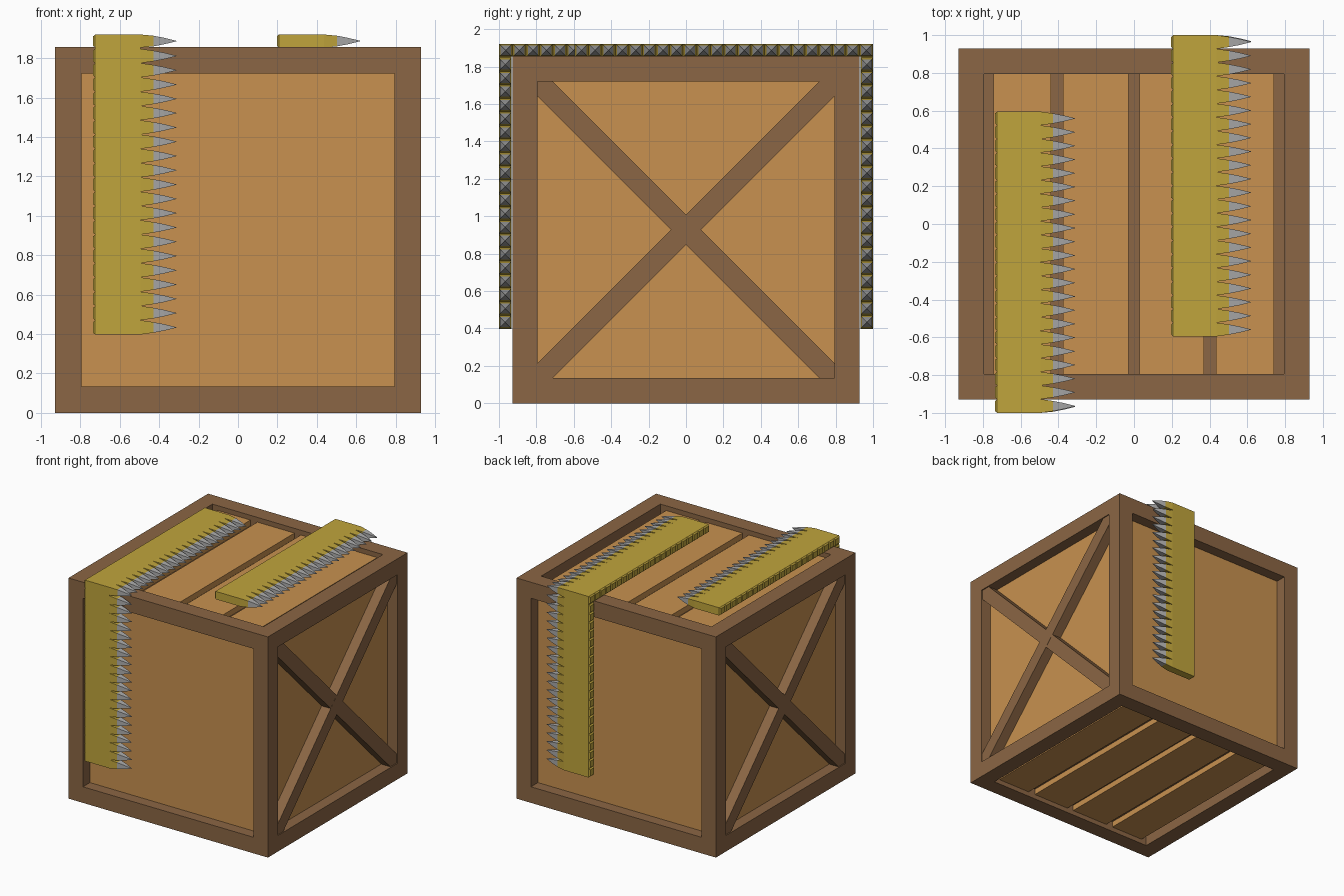
import bpy, bmesh, math
from mathutils import Matrix, Vector

if "Cube" in bpy.data.objects:
    bpy.data.objects.remove(bpy.data.objects["Cube"])

def material(name, rgb):
    m = bpy.data.materials.new(name)
    m.diffuse_color = (*rgb, 1)
    m.use_nodes = True
    m.node_tree.nodes["Principled BSDF"].inputs["Base Color"].default_value = m.diffuse_color
    return m

BROWN = material("brown_wood", (0.258, 0.133, 0.058))
ORANGE = material("orange_wood", (0.578, 0.283, 0.08))
YELLOW = material("yellow_strap", (0.53, 0.375, 0.045))
STEEL = material("steel", (0.41, 0.41, 0.41))

H, W = 0.928, 0.135          # crate half size, frame bar width
IN = H - W                   # half size of the openings
CZ = H                       # crate centre height

def finish(name, bm, *mats):
    bmesh.ops.recalc_face_normals(bm, faces=bm.faces)
    me = bpy.data.meshes.new(name)
    bm.to_mesh(me)
    bm.free()
    for m in mats:
        me.materials.append(m)
    ob = bpy.data.objects.new(name, me)
    bpy.context.collection.objects.link(ob)
    return ob

def add_box(bm, lo, hi, rot=Matrix()):
    lo, hi = Vector(lo), Vector(hi)
    mid, size = (lo + hi) / 2, hi - lo
    mat = Matrix.Translation((0, 0, CZ)) @ rot @ Matrix.Translation(mid) @ Matrix.Diagonal((*size, 1))
    bmesh.ops.create_cube(bm, size=1, matrix=mat)

# Frame: four posts with rails between them
bm = bmesh.new()
for a in (-1, 1):
    for b in (-1, 1):
        def span(s):
            return sorted((s * IN, s * H))
        (a0, a1), (b0, b1) = span(a), span(b)
        add_box(bm, (a0, b0, -H), (a1, b1, H))
        add_box(bm, (-IN, a0, b0), (IN, a1, b1))
        add_box(bm, (a0, -IN, b0), (a1, IN, b1))
finish("crate_frame", bm, BROWN)

# Inner core: brown boards seen between the planks
bm = bmesh.new()
add_box(bm, (-0.82, -0.82, -0.84), (0.82, 0.82, 0.84))
finish("inner_core", bm, BROWN)

# Recessed side panels
for name, rot in (("front", 0), ("right", 90), ("back", 180), ("left", 270)):
    bm = bmesh.new()
    add_box(bm, (-0.81, -0.835, -0.81), (0.81, -0.81, 0.81), Matrix.Rotation(math.radians(rot), 4, 'Z'))
    finish(name + "_panel", bm, ORANGE)

# Planks on top and bottom
for name, z0, z1 in (("top", 0.82, 0.888), ("bottom", -0.888, -0.82)):
    bm = bmesh.new()
    for x0, x1 in ((-0.745, -0.44), (-0.375, -0.03), (0.03, 0.37), (0.435, 0.74)):
        add_box(bm, (x0, -0.8, z0), (x1, 0.8, z1))
    finish(name + "_planks", bm, ORANGE)

# Crossed braces on the left and right sides
for name, s in (("right", 1), ("left", -1)):
    bm = bmesh.new()
    for ang, out in ((45, 0.92), (-45, 0.919)):
        x0, x1 = sorted((s * 0.825, s * out))
        add_box(bm, (x0, -1.15, -0.057), (x1, 1.15, 0.057), Matrix.Rotation(math.radians(ang), 4, 'X'))
    finish(name + "_cross_brace", bm, BROWN)

# Toothed strap bent over the crate edge
TOP, T, P = 1.92, 0.066, 0.0725      # top height, thickness, tooth pitch
X0, X1 = -0.725, -0.495              # strap body limits

def add_loft(bm, centre, rings, mats):
    # rings: x, half width along y, half width along z; last one is closed
    cy, cz = centre
    loops = [[bm.verts.new((x, cy + sy * hy, cz + sz * hz))
              for sy, sz in ((-1, -1), (1, -1), (1, 1), (-1, 1))] for x, hy, hz in rings]
    for a, b, m in zip(loops, loops[1:], mats):
        for i in range(4):
            j = (i + 1) % 4
            bm.faces.new((a[i], a[j], b[j], b[i])).material_index = m
    bm.faces.new(loops[-1]).material_index = mats[-1]
    bm.faces.new(loops[0][::-1]).material_index = mats[0]

def strap(name, flip, dx):
    bm = bmesh.new()
    y_end, z_end = -1 + 22 * P, TOP - 21 * P
    profile = [(-1, z_end), (-1, TOP), (y_end, TOP), (y_end, TOP - T), (-1 + T, TOP - T), (-1 + T, z_end)]
    face = bm.faces.new([bm.verts.new((X0, y, z)) for y, z in profile])
    ext = bmesh.ops.extrude_face_region(bm, geom=[face], use_keep_orig=True)
    moved = [v for v in ext["geom"] if isinstance(v, bmesh.types.BMVert)]
    bmesh.ops.translate(bm, verts=moved, vec=(X1 - X0, 0, 0))
    # One tooth and one blunt back bump per segment, the corner one shared
    spots = [(-1 + P * (k + 0.5), TOP - T / 2, 1) for k in range(22)]
    spots += [(-1 + T / 2, TOP - P * (k + 0.5), 0) for k in range(1, 21)]
    for y, z, on_top in spots:
        def ring(x, along, thick):
            return (x, along, thick) if on_top else (x, thick, along)
        tooth = [ring(X1, P / 2, T / 2), ring(-0.43, 0.027, 0.027), ring(-0.375, 0.0165, 0.0165),
                 ring(-0.312, 0.001, 0.001)]
        add_loft(bm, (y, z), tooth, (0, 1, 1))
        bump = [ring(X0, P / 2, T / 2), ring(-0.735, P / 2 - 0.009, T / 2 - 0.009)]
        add_loft(bm, (y, z), bump, (0,))
    if flip:
        bmesh.ops.scale(bm, vec=(1, -1, 1), verts=bm.verts)
    bmesh.ops.translate(bm, vec=(dx, 0, 0), verts=bm.verts)
    finish(name, bm, YELLOW, STEEL)

strap("front_toothed_strap", False, 0)
strap("back_toothed_strap", True, 0.932)
